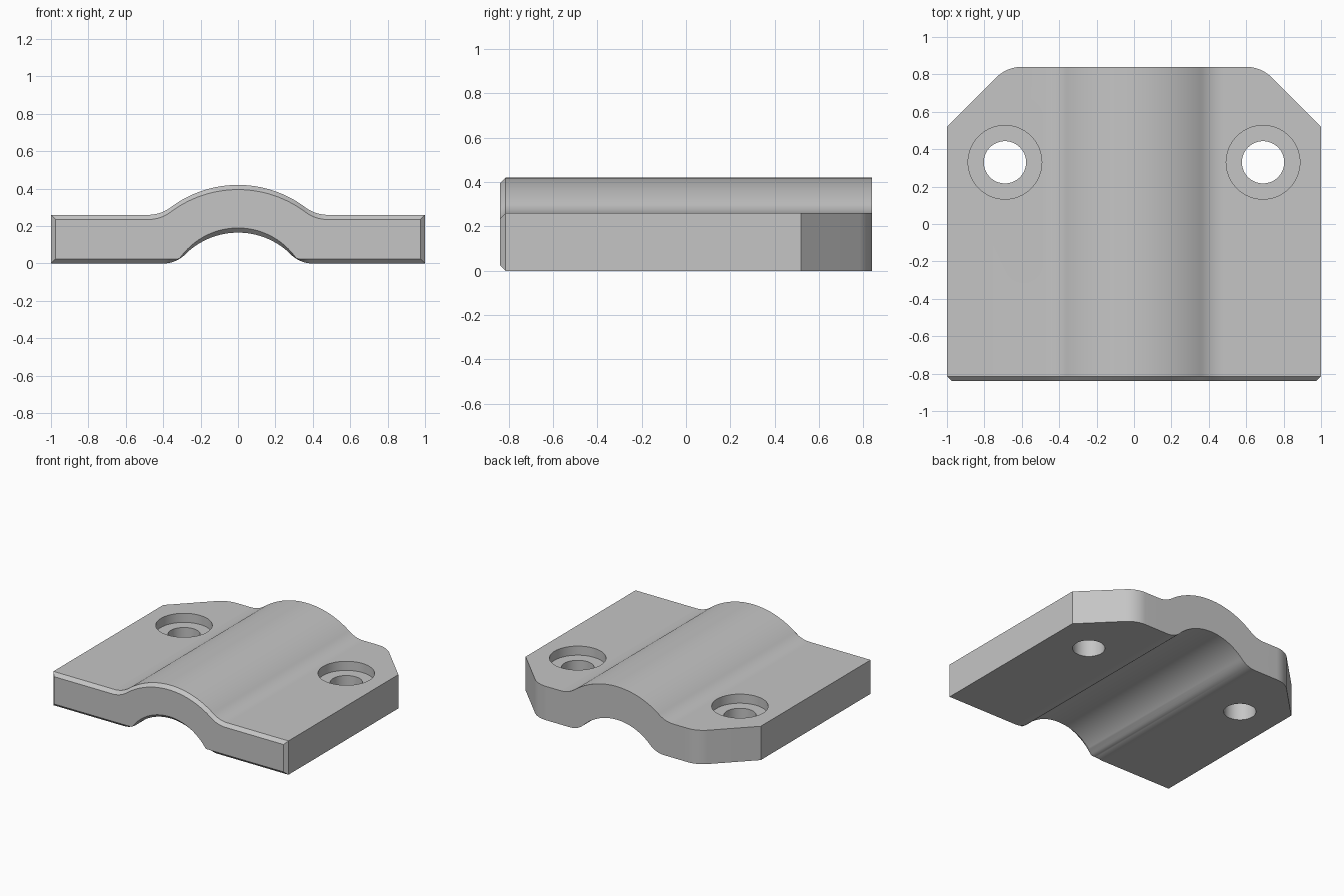
import bpy, bmesh, math
from math import sqrt, sin, cos, pi

if "Cube" in bpy.data.objects:
    bpy.data.objects.remove(bpy.data.objects["Cube"])

HALF_LEN, THICK, CHAMFER = 0.84, 0.26, 0.025

grey = bpy.data.materials.new("plain_grey")
grey.use_nodes = True
grey.diffuse_color = (0.56, 0.56, 0.56, 1)
grey.node_tree.nodes["Principled BSDF"].inputs["Base Color"].default_value = (0.56, 0.56, 0.56, 1)


def make_object(name, bm):
    bmesh.ops.recalc_face_normals(bm, faces=bm.faces)
    mesh = bpy.data.meshes.new(name)
    bm.to_mesh(mesh)
    bm.free()
    mesh.materials.append(grey)
    obj = bpy.data.objects.new(name, mesh)
    bpy.context.collection.objects.link(obj)
    return obj


def hump(x, height, radius, reach):
    """Arch of given height and radius, filleted into a flat that starts at reach."""
    x = abs(x)
    if x >= reach:
        return 0.0
    fillet = (reach ** 2 + height ** 2) / (2 * height) - radius
    if x > reach * radius / (radius + fillet):
        return fillet - sqrt(fillet ** 2 - (reach - x) ** 2)
    return height - radius + sqrt(radius ** 2 - x ** 2)


def top(x):
    return THICK + hump(x, 0.16, 0.60, 0.48)


def groove(x):
    return hump(x, 0.165, 0.40, 0.40)


def front_groove(x):
    # groove edge on the front face, inside the chamfer
    arc = 0.19 - 0.38 + sqrt(0.38 ** 2 - min(abs(x), 0.38) ** 2)
    return max(CHAMFER, arc)


# Clamp body: three matching rings joined along y
xs = [-1.0] + [0.48 * i / 48 for i in range(-48, 49)] + [1.0]
bm = bmesh.new()


def ring(y, upper, lower, end):
    pts = [(max(-end, min(end, x)), y, upper(x)) for x in xs]
    pts += [(max(-end, min(end, x)), y, lower(x)) for x in reversed(xs)]
    return [bm.verts.new(p) for p in pts]


rings = [
    ring(-HALF_LEN, lambda x: top(x) - CHAMFER, front_groove, 1 - CHAMFER),
    ring(-HALF_LEN + CHAMFER, top, groove, 1),
    ring(HALF_LEN, top, groove, 1),
]
for a, b in zip(rings, rings[1:]):
    for i in range(len(a)):
        j = (i + 1) % len(a)
        bm.faces.new((a[i], a[j], b[j], b[i]))
bm.faces.new(rings[0])
bm.faces.new(rings[-1])
body = make_object("clamp_plate", bm)


def prism(name, outline, z0, z1):
    bm = bmesh.new()
    face = bm.faces.new([bm.verts.new((x, y, z0)) for x, y in outline])
    out = bmesh.ops.extrude_face_region(bm, geom=[face])
    verts = [v for v in out["geom"] if isinstance(v, bmesh.types.BMVert)]
    bmesh.ops.translate(bm, verts=verts, vec=(0, 0, z1 - z0))
    return make_object(name, bm)


def circle(cx, cy, r, n=64):
    return [(cx + r * cos(2 * pi * i / n), cy + r * sin(2 * pi * i / n)) for i in range(n)]


def cut(cutter):
    cutter.hide_render = True
    mod = body.modifiers.new("cut", "BOOLEAN")
    mod.operation = "DIFFERENCE"
    mod.solver = "EXACT"
    mod.object = cutter
    bpy.context.view_layer.objects.active = body
    bpy.ops.object.modifier_apply(modifier=mod.name)
    bpy.data.objects.remove(cutter)


# Angled rear corners with a rounded transition, then counterbored screw holes
R = 0.193
arc = [(0.60 + R * sin(a), HALF_LEN - R + R * cos(a))
       for a in (pi / 4 * i / 12 for i in range(13))]
corner = arc + [(1.0, 0.52), (1.2, 0.52), (1.2, 1.0), (0.60, 1.0)]
for side in (-1, 1):
    cut(prism("corner_cutter", [(side * x, y) for x, y in corner], -0.2, 0.7))
    cut(prism("hole_cutter", circle(side * 0.69, 0.33, 0.113), -0.2, 0.7))
    cut(prism("counterbore_cutter", circle(side * 0.69, 0.33, 0.197), THICK - 0.07, 0.7))

# Smooth curved surfaces, crisp edges
bpy.ops.object.select_all(action="DESELECT")
body.select_set(True)
bpy.context.view_layer.objects.active = body
bpy.ops.object.shade_smooth_by_angle(angle=math.radians(25))
